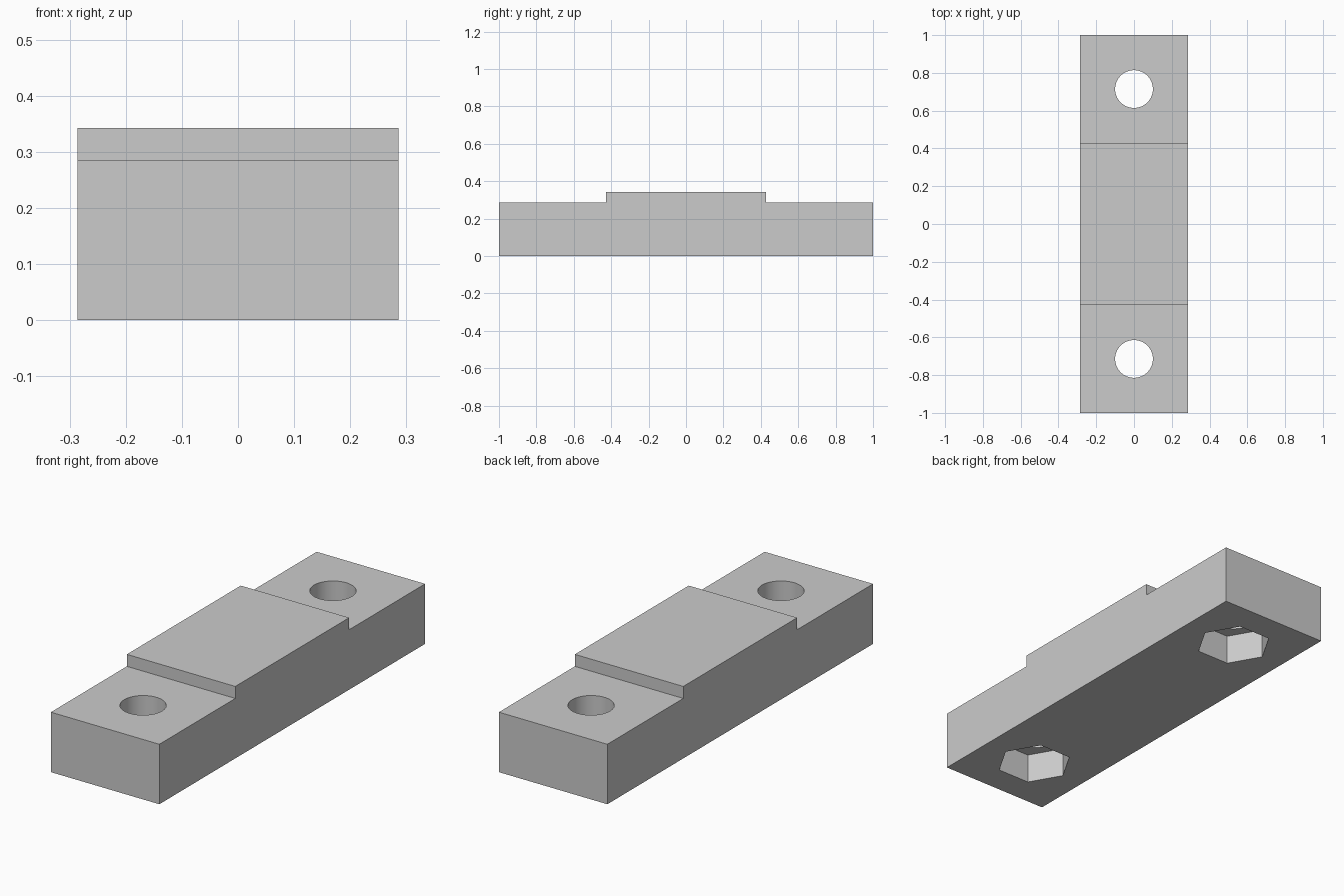
import bpy, bmesh
from math import cos, sin, tau
from mathutils import Vector

cube = bpy.data.objects.get("Cube")
if cube:
    bpy.data.objects.remove(cube, do_unlink=True)

HALF_WIDTH, HALF_LENGTH, HALF_PAD = 0.2857, 1.0, 0.4286
END_HEIGHT, PAD_HEIGHT = 0.2857, 0.3429
BOLT_Y, BOLT_RADIUS = 0.7143, 0.1
NUT_RADIUS, NUT_DEPTH = 0.1715, 0.143

grey = bpy.data.materials.new("light_grey")
grey.use_nodes = True
colour = (0.6, 0.6, 0.6, 1)
grey.diffuse_color = colour
grey.node_tree.nodes["Principled BSDF"].inputs["Base Color"].default_value = colour


def prism(name, outline, sweep):
    """Extrude a closed outline of points along the sweep vector."""
    bm = bmesh.new()
    face = bm.faces.new([bm.verts.new(p) for p in outline])
    out = bmesh.ops.extrude_face_region(bm, geom=[face])
    moved = [g for g in out["geom"] if isinstance(g, bmesh.types.BMVert)]
    bmesh.ops.translate(bm, verts=moved, vec=Vector(sweep))
    bmesh.ops.recalc_face_normals(bm, faces=bm.faces)
    mesh = bpy.data.meshes.new(name)
    bm.to_mesh(mesh)
    bm.free()
    mesh.materials.append(grey)
    obj = bpy.data.objects.new(name, mesh)
    bpy.context.collection.objects.link(obj)
    return obj


def cut(target, y, radius, sides, bottom, top):
    """Cut an upright round or polygonal hole, with a corner on the x axis."""
    ring = [(radius * cos(tau * i / sides), y + radius * sin(tau * i / sides), bottom)
            for i in range(sides)]
    cutter = prism("hole_cutter", ring, (0, 0, top - bottom))
    cutter.hide_render = True
    mod = target.modifiers.new("hole", "BOOLEAN")
    mod.operation = "DIFFERENCE"
    mod.solver = "EXACT"
    mod.object = cutter
    bpy.context.view_layer.objects.active = target
    bpy.ops.object.modifier_apply(modifier=mod.name)
    bpy.data.objects.remove(cutter, do_unlink=True)


# Block with a raised centre pad, swept across its width
half = [(HALF_LENGTH, 0), (HALF_LENGTH, END_HEIGHT),
        (HALF_PAD, END_HEIGHT), (HALF_PAD, PAD_HEIGHT)]
profile = half + [(-y, z) for y, z in reversed(half)]
block = prism("mounting_block", [(-HALF_WIDTH, y, z) for y, z in profile],
              (2 * HALF_WIDTH, 0, 0))

# Bolt holes, with hexagonal nut pockets underneath
for side in (-1, 1):
    cut(block, side * BOLT_Y, NUT_RADIUS, 6, -0.1, NUT_DEPTH)
    cut(block, side * BOLT_Y, BOLT_RADIUS, 64, -0.2, 0.5)

# Smooth bores, sharp edges elsewhere
bpy.ops.object.select_all(action="DESELECT")
block.select_set(True)
bpy.context.view_layer.objects.active = block
bpy.ops.object.shade_smooth_by_angle()
